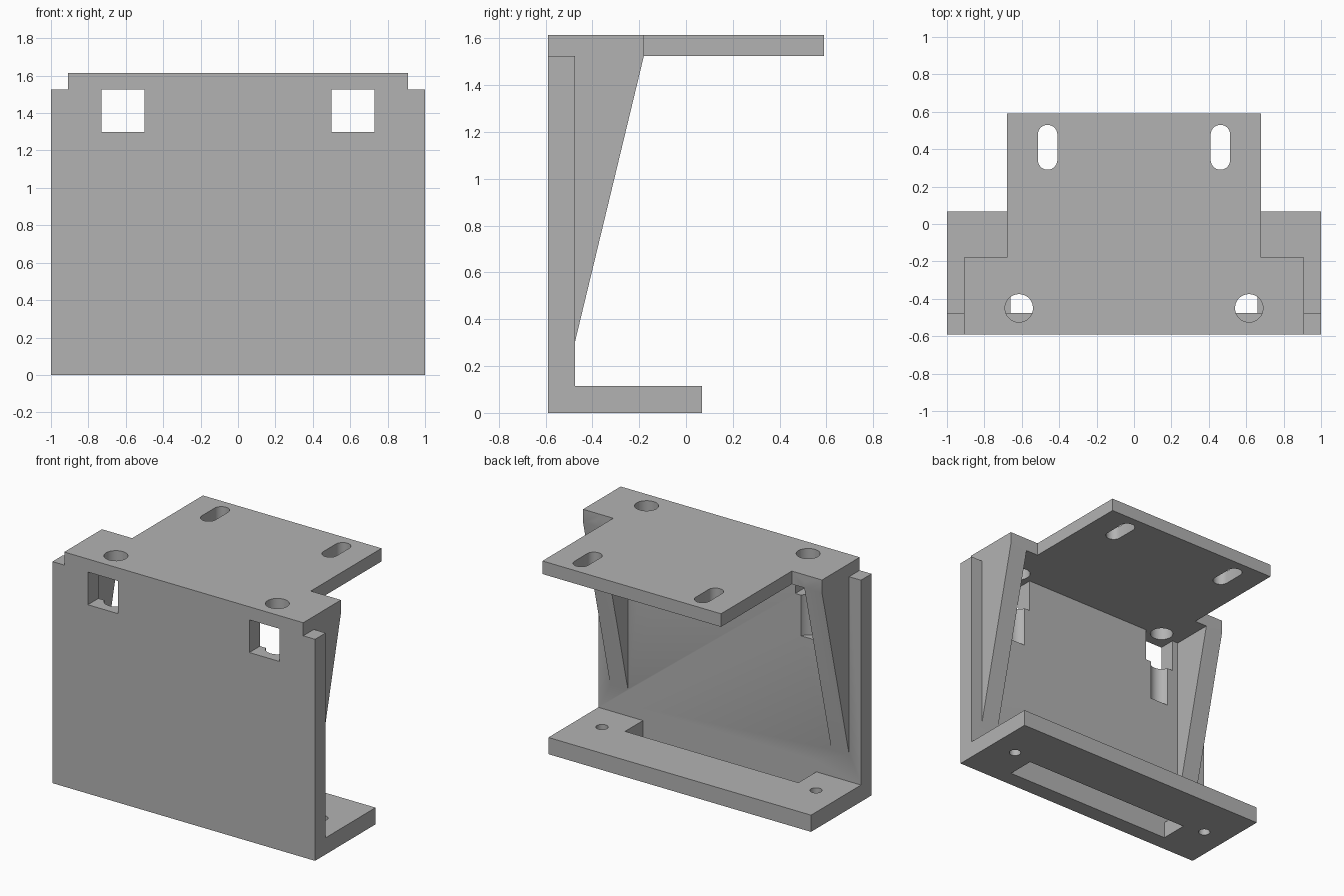
import bpy, bmesh
from math import pi, sin, cos, radians
from mathutils import Vector

cube = bpy.data.objects.get("Cube")
if cube:
    bpy.data.objects.remove(cube, do_unlink=True)

grey = bpy.data.materials.new("plain_grey")
grey.use_nodes = True
colour = (0.45, 0.45, 0.45, 1)
grey.diffuse_color = colour
grey.node_tree.nodes["Principled BSDF"].inputs["Base Color"].default_value = colour


def prism(name, outline, axis, lo, hi):
    """Extrude a 2D outline along an axis (0=x, 1=y, 2=z) from lo to hi."""
    bm = bmesh.new()
    verts = []
    for a, b in outline:
        co = [a, b]
        co.insert(axis, lo)
        verts.append(bm.verts.new(co))
    face = bm.faces.new(verts)
    ext = bmesh.ops.extrude_face_region(bm, geom=[face])
    shift = Vector((0, 0, 0))
    shift[axis] = hi - lo
    moved = [g for g in ext["geom"] if isinstance(g, bmesh.types.BMVert)]
    bmesh.ops.translate(bm, verts=moved, vec=shift)
    bmesh.ops.recalc_face_normals(bm, faces=bm.faces)
    mesh = bpy.data.meshes.new(name)
    bm.to_mesh(mesh)
    bm.free()
    mesh.materials.append(grey)
    ob = bpy.data.objects.new(name, mesh)
    bpy.context.collection.objects.link(ob)
    return ob


def rect(x0, x1, y0, y1):
    return [(x0, y0), (x1, y0), (x1, y1), (x0, y1)]


def round_slot(cx, cy, r, half=0.0, n=32):
    """Circle, or a slot stretched along y by half on each side."""
    pts = []
    for i in range(n):
        t = 2 * pi * (i + 0.5) / n
        pts.append((cx + r * cos(t), cy + r * sin(t) + (half if sin(t) > 0 else -half)))
    return pts


def mirrored(half):
    return half + [(-x, y) for x, y in reversed(half)]


def combine(target, tool, operation):
    mod = target.modifiers.new(tool.name, "BOOLEAN")
    mod.operation = operation
    mod.solver = "EXACT"
    mod.object = tool
    bpy.context.view_layer.objects.active = target
    bpy.ops.object.modifier_apply(modifier=mod.name)
    bpy.data.objects.remove(tool, do_unlink=True)


FRONT, WALL, STEP, BACK = -0.59, -0.475, -0.18, 0.59
UNDER, TOP = 1.525, 1.615

# Front wall with notched upper corners
bracket = prism("mounting_bracket",
                mirrored([(1, 0), (1, UNDER), (0.91, UNDER), (0.91, TOP)]), 1, FRONT, WALL)

# Base flange and stepped top plate
combine(bracket, prism("base_flange", rect(-1, 1, FRONT, 0.068), 2, 0, 0.115), "UNION")
plate = mirrored([(0.91, FRONT), (0.91, STEP), (0.68, STEP), (0.68, BACK)])
combine(bracket, prism("top_plate", plate, 2, UNDER, TOP), "UNION")

# Tapered side gussets
gusset = [(-0.52, 0.3), (WALL, 0.3), (STEP, UNDER), (STEP, TOP), (-0.52, TOP)]
for s in (-1, 1):
    lo, hi = sorted((s * 0.775, s * 0.91))
    combine(bracket, prism("gusset", gusset, 0, lo, hi), "UNION")

# Long opening in the base, behind the wall
combine(bracket, prism("base_opening", rect(-0.66, 0.66, WALL, -0.28), 2, -0.1, 0.2), "DIFFERENCE")

# Windows, bolt bores, adjustment slots and base screw holes
for s in (-1, 1):
    cuts = [
        prism("bolt_bore", round_slot(s * 0.615, -0.45, 0.075), 2, 1.02, 1.7),
        prism("window", rect(s * 0.5, s * 0.73, 1.3, UNDER), 1, -0.7, -0.4),
        prism("plate_slot", round_slot(s * 0.462, 0.41, 0.052, 0.068), 2, 1.4, 1.7),
        prism("screw_hole", round_slot(s * 0.815, -0.25, 0.038), 2, -0.1, 0.2),
    ]
    for cut in cuts:
        combine(bracket, cut, "DIFFERENCE")

# Smooth the bores, keep edges sharp
bpy.context.view_layer.objects.active = bracket
bracket.select_set(True)
bpy.ops.object.shade_smooth_by_angle(angle=radians(30))
